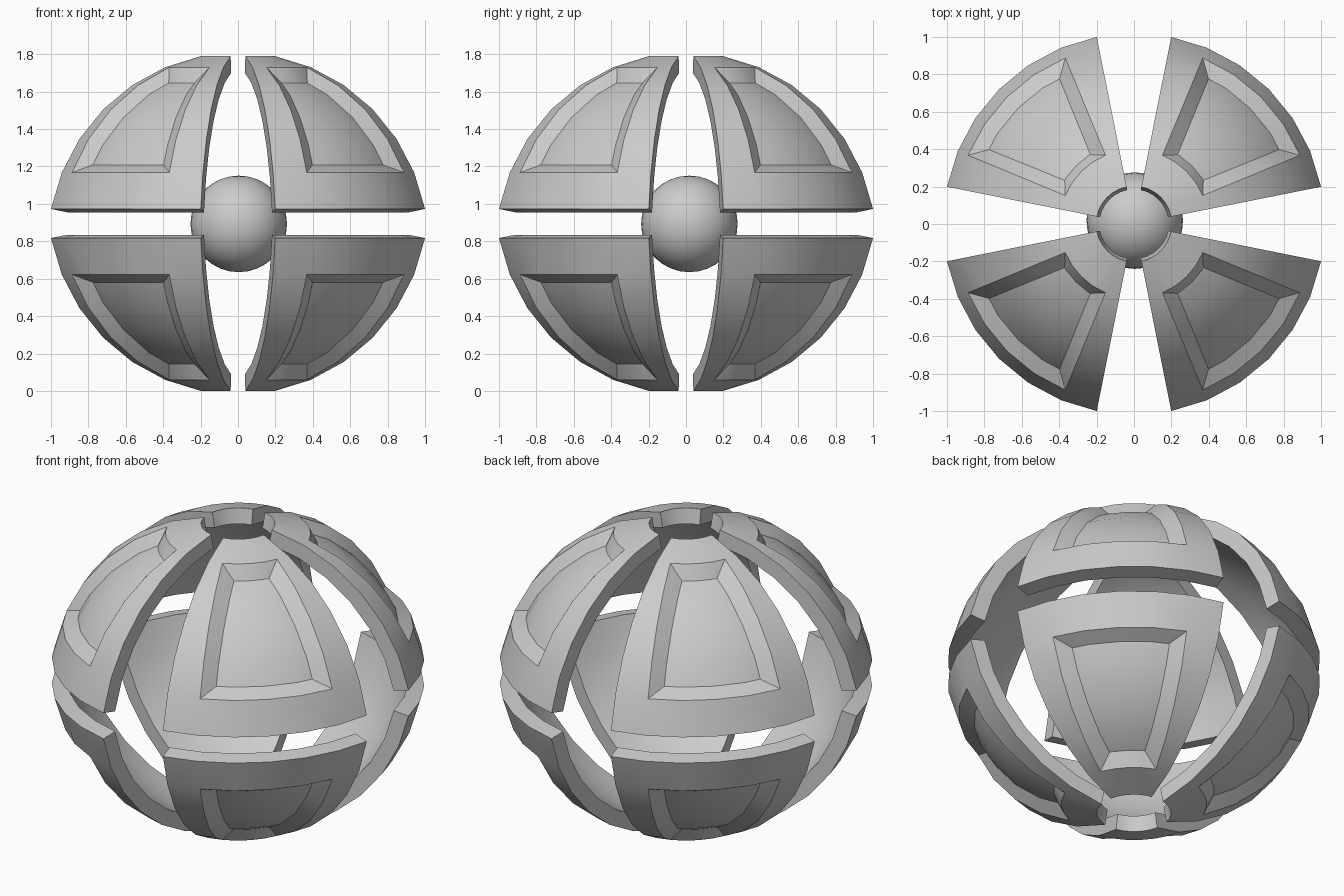
import bpy, bmesh, math
from mathutils import Vector

if "Cube" in bpy.data.objects:
    bpy.data.objects.remove(bpy.data.objects["Cube"])

R, THICK = 1.0396, 0.09       # outer radius and shell thickness
STEP = math.radians(11.25)    # facet size of the sphere
MID, SHIFT = 0.895, 0.125     # mid height, and how far each half is pulled inwards
N = 7                         # grid points per panel side


def smooth(ob, angle=30):
    bpy.ops.object.select_all(action='DESELECT')
    ob.select_set(True)
    bpy.context.view_layer.objects.active = ob
    bpy.ops.object.shade_smooth_by_angle(angle=math.radians(angle))


def panel(name, sx, sy, sz):
    bm = bmesh.new()

    def grid(rad):
        return [[bm.verts.new((rad * math.cos(la) * math.cos(az),
                               rad * math.cos(la) * math.sin(az),
                               rad * math.sin(la) - SHIFT))
                 for az in [STEP * (i + 1) for i in range(N)]]
                for la in [STEP * (j + 1) for j in range(N)]]

    outer, inner = grid(R), grid(R - THICK)
    recess = []
    for j in range(N - 1):
        for i in range(N - 1):
            q = [(j, i), (j, i + 1), (j + 1, i + 1), (j + 1, i)]
            f = bm.faces.new([outer[a][b] for a, b in q])
            bm.faces.new([inner[a][b] for a, b in reversed(q)])
            if 0 < i < N - 2 and 0 < j < N - 2:
                recess.append(f)
    # rim joining outer and inner skins
    m = N - 1
    loop = ([(0, i) for i in range(m)] + [(j, m) for j in range(m)]
            + [(m, m - i) for i in range(m)] + [(m - j, 0) for j in range(m)])
    for (a, b), (c, d) in zip(loop, loop[1:] + loop[:1]):
        bm.faces.new((outer[c][d], outer[a][b], inner[a][b], inner[c][d]))
    bm.normal_update()
    # sunken field with sloped border
    bmesh.ops.inset_region(bm, faces=recess, thickness=0.076, depth=-0.055,
                           use_boundary=True, use_even_offset=True)
    # place in its octant
    for v in bm.verts:
        v.co = Vector((v.co.x * sx, v.co.y * sy, v.co.z * sz + MID))
    if sx * sy * sz < 0:
        bmesh.ops.reverse_faces(bm, faces=bm.faces[:])
    me = bpy.data.meshes.new(name)
    bm.to_mesh(me)
    bm.free()
    ob = bpy.data.objects.new(name, me)
    bpy.context.collection.objects.link(ob)
    smooth(ob)


# eight shell panels
for sz, h in ((1, "upper"), (-1, "lower")):
    for sy, d in ((-1, "front"), (1, "back")):
        for sx, s in ((1, "right"), (-1, "left")):
            panel(f"{h}_{d}_{s}_panel", sx, sy, sz)

# core ball
bpy.ops.mesh.primitive_uv_sphere_add(segments=32, ring_count=16, radius=0.258,
                                     location=(0.004, 0.018, 0.893))
core = bpy.context.object
core.name = "core_ball"
smooth(core)
